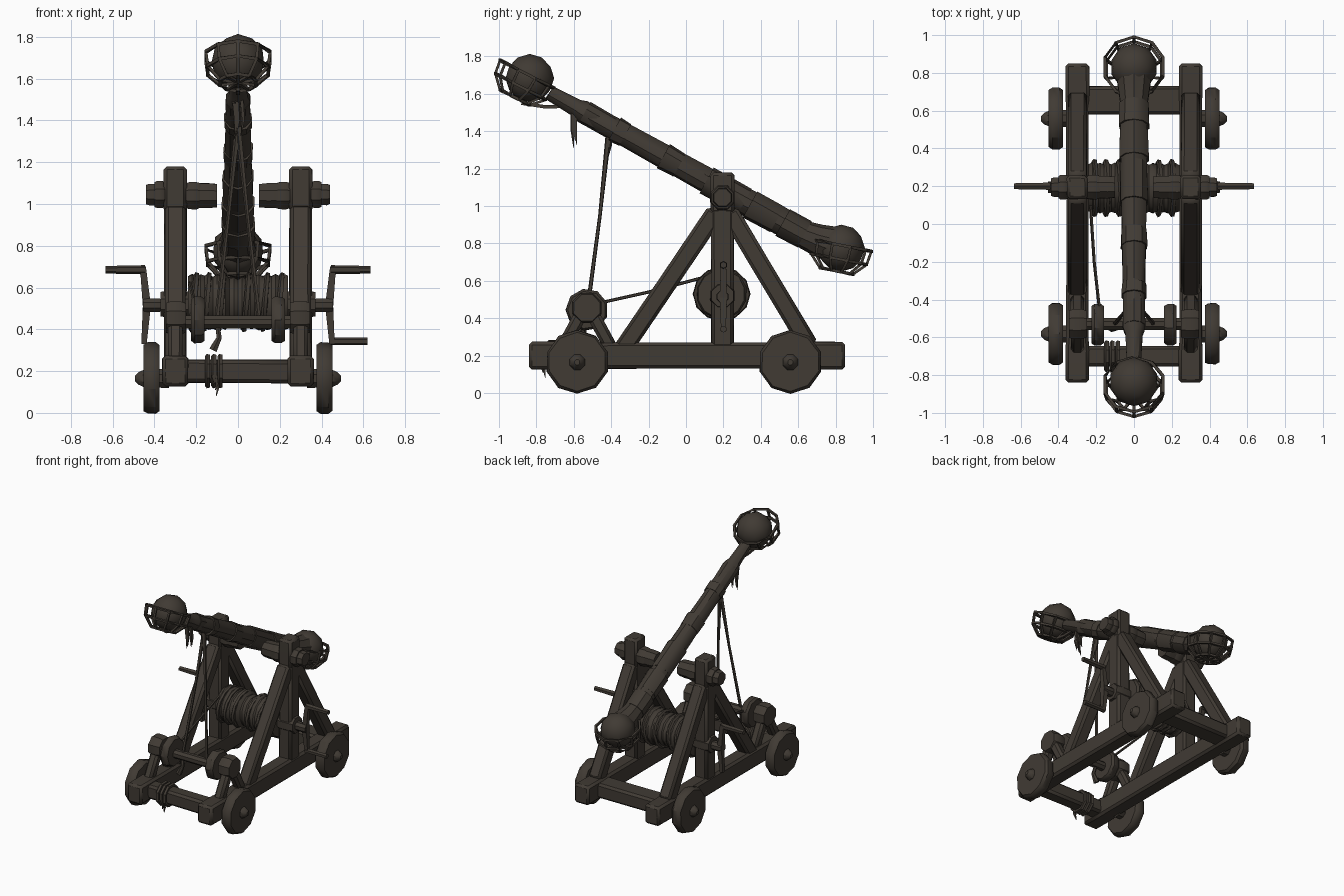
import bpy, bmesh, math, random
from mathutils import Vector

random.seed(4)
if "Cube" in bpy.data.objects:
    bpy.data.objects.remove(bpy.data.objects["Cube"], do_unlink=True)


def material(name, rgb):
    m = bpy.data.materials.new(name)
    m.use_nodes = True
    m.diffuse_color = (*rgb, 1)
    m.node_tree.nodes["Principled BSDF"].inputs["Base Color"].default_value = (*rgb, 1)
    return m


WOOD = material("dark weathered wood", (0.052, 0.043, 0.034))


def finish(name, bm, bevel=0.0, angle=35):
    bmesh.ops.recalc_face_normals(bm, faces=bm.faces)
    mesh = bpy.data.meshes.new(name)
    bm.to_mesh(mesh)
    bm.free()
    mesh.materials.append(WOOD)
    ob = bpy.data.objects.new(name, mesh)
    bpy.context.collection.objects.link(ob)
    if bevel:
        mod = ob.modifiers.new("worn edges", "BEVEL")
        mod.width, mod.segments = bevel, 1
    bpy.ops.object.select_all(action="DESELECT")
    ob.select_set(True)
    bpy.context.view_layer.objects.active = ob
    bpy.ops.object.shade_smooth_by_angle(angle=math.radians(angle))
    return ob


def sweep(name, points, radii, sides=8, closed=False, rough=0.0, bevel=0.0, flat=1.0):
    """Skin rings of the given radii along a path; flat squashes the second axis."""
    pts = [Vector(p) for p in points]
    n = len(pts)
    if not isinstance(radii, (list, tuple)):
        radii = [radii] * n
    bm = bmesh.new()
    rings = []
    for i, p in enumerate(pts):
        a = pts[i - 1] if i or closed else p
        b = pts[(i + 1) % n] if i < n - 1 or closed else p
        d = (b - a).normalized()
        whole = (pts[-1] - pts[0]).normalized() if not closed else d
        ref = Vector((0, 1, 0)) if abs(whole.x) > 0.8 else Vector((1, 0, 0))
        u = (ref - d * ref.dot(d)).normalized()
        v = d.cross(u)
        ring = []
        for k in range(sides):
            t = math.tau * (k + 0.5) / sides
            r = radii[i] * (1 + random.uniform(-rough, rough))
            ring.append(bm.verts.new(p + u * r * math.cos(t) + v * r * flat * math.sin(t)))
        rings.append(ring)
    for i in range(n if closed else n - 1):
        r0, r1 = rings[i], rings[(i + 1) % n]
        for k in range(sides):
            j = (k + 1) % sides
            bm.faces.new((r0[k], r0[j], r1[j], r1[k]))
    if not closed:
        bm.faces.new(rings[0])
        bm.faces.new(rings[-1])
    return finish(name, bm, bevel)


def beam(name, a, b, width, flat=1.0, swell=1.0):
    """Squared timber, thicker at both ends when swell is above one."""
    a, b = Vector(a), Vector(b)
    r = width / math.sqrt(2)
    steps = (0, 0.1, 0.14, 0.5, 0.86, 0.9, 1) if swell > 1 else (0, 0.5, 1)
    radii = [r * (swell if min(t, 1 - t) < 0.12 else 1) for t in steps]
    return sweep(name, [a.lerp(b, t) for t in steps], radii, 4, False, 0.02, 0.016, flat)


def disc(name, x0, x1, y, z, radius, sides=10, rim=0.9):
    """Lathe-like disc around an x axis with a softened rim."""
    q = (x1 - x0) * 0.25
    pts = [(x, y, z) for x in (x0, x0 + q, x1 - q, x1)]
    return sweep(name, pts, [radius * rim, radius, radius, radius * rim], sides, rough=0.015)


def shreds(name, centre, spread, length, count):
    for i in range(count):
        x, y, z = (c + random.uniform(-spread, spread) for c in centre)
        drop = length * random.uniform(0.4, 1)
        sweep(f"{name}_{i}", [(x, y, z), (x + 0.008, y, z - drop * 0.6), (x, y + 0.006, z - drop)],
              [0.012, 0.009, 0.002], 4)


POST_Y = 0.195
for side, s in (("right", -1), ("left", 1)):
    X = 0.3 * s
    # Frame: rail, post, braces
    beam(f"{side}_rail", (X, -0.84, 0.2), (X, 0.85, 0.2), 0.118, 1.18, 1.06)
    beam(f"{side}_post", (X, POST_Y, 0.2), (X, POST_Y, 1.0), 0.108, 1.12)
    beam(f"{side}_post_head", (X, POST_Y, 0.96), (X, POST_Y, 1.18), 0.112, 1.14)
    beam(f"{side}_front_brace", (X, 0.16, 0.97), (X, -0.34, 0.23), 0.1)
    beam(f"{side}_back_brace", (X, 0.23, 0.97), (X, 0.66, 0.25), 0.1)
    # Arm pivot
    disc(f"{side}_pivot_stub", 0.1 * s, 0.25 * s, POST_Y, 1.04, 0.064, 8, 0.93)
    disc(f"{side}_pivot_collar", 0.18 * s, 0.25 * s, POST_Y, 1.04, 0.07, 8)
    disc(f"{side}_pivot_cap", 0.35 * s, 0.4 * s, POST_Y, 1.045, 0.07, 8)
    disc(f"{side}_pivot_end", 0.38 * s, 0.44 * s, POST_Y, 1.045, 0.055, 8)
    # Wheels
    for end, y in (("front", -0.582), ("back", 0.558)):
        disc(f"{side}_{end}_wheel", 0.375 * s, 0.452 * s, y, 0.167, 0.17, 10, 0.93)
        sweep(f"{side}_{end}_hub", [(x * s, y, 0.165) for x in (0.33, 0.45, 0.475, 0.492)],
              [0.05, 0.045, 0.033, 0.015], 8)
    # Roller bracket
    for foot, y in (("front", -0.66), ("back", -0.4)):
        beam(f"{side}_bracket_{foot}_leg", (X, -0.53, 0.48), (X, y, 0.24), 0.07, 1.0)
    disc(f"{side}_bracket_boss", 0.25 * s, 0.345 * s, -0.53, 0.455, 0.085, 8)
    disc(f"{side}_roller_flange", 0.16 * s, 0.225 * s, -0.53, 0.445, 0.113, 9)
    # Winch bearing and double crank
    disc(f"{side}_winch_bearing", 0.23 * s, 0.37 * s, POST_Y, 0.52, 0.07, 8)
    disc(f"{side}_winch_hub", 0.36 * s, 0.455 * s, POST_Y, 0.515, 0.035, 8)
    sweep(f"{side}_crank_upper_arm", [(0.435 * s, 0.2, 0.5), (0.455 * s, 0.2, 0.7)], [0.028, 0.02], 4)
    sweep(f"{side}_crank_lower_arm", [(0.435 * s, 0.2, 0.53), (0.45 * s, 0.2, 0.33)], [0.028, 0.018], 4)
    sweep(f"{side}_crank_handle", [(0.445 * s, 0.2, 0.685), (0.635 * s, 0.2, 0.685)], [0.022, 0.018], 6)
sweep("left_crank_lower_handle", [(0.44, 0.2, 0.342), (0.62, 0.2, 0.342)], 0.018, 6)

# Cross beams and roller
beam("front_cross_beam", (-0.28, -0.7, 0.2), (0.28, -0.7, 0.195), 0.108)
beam("back_cross_beam", (-0.28, 0.655, 0.2), (0.28, 0.655, 0.2), 0.15, 0.75)
sweep("roller", [(-0.3, -0.53, 0.435), (0.3, -0.53, 0.435)], 0.034, 8)

# Winch drum with rope windings
xs = [-0.24 + 0.48 * i / 24 for i in range(25)]
sweep("winch_drum", [(x, 0.19, 0.53) for x in xs],
      [0.128 + 0.009 * (i % 2) - 0.015 * (abs(x) < 0.05) for i, x in enumerate(xs)], 12, rough=0.03)
for i, x in enumerate((-0.21, -0.15, -0.08, 0.04, 0.13, 0.2)):
    hoop = [(x + 0.012 * math.sin(t), 0.19 + 0.14 * math.cos(t), 0.53 + 0.13 * math.sin(t))
            for t in (math.tau * k / 12 for k in range(12))]
    sweep(f"rope_winding_{i}", hoop, 0.014, 5, closed=True, rough=0.15)

# Throwing arm, built from overlapping wrapped lengths
head, tail = Vector((0, -0.73, 1.605)), Vector((0, 0.72, 0.8))
sweep("throwing_arm", [head.lerp(tail, t) for t in (0, 0.1, 0.12, 0.3, 0.6, 0.85, 1)],
      [0.04, 0.048, 0.06, 0.063, 0.07, 0.075, 0.06], 10, rough=0.03)
for i, (t, length, r) in enumerate(((0.13, 0.1, 0.062), (0.24, 0.04, 0.071), (0.42, 0.06, 0.073),
                                    (0.58, 0.14, 0.077), (0.74, 0.1, 0.081), (0.86, 0.08, 0.083))):
    sweep(f"arm_wrap_{i}", [head.lerp(tail, t), head.lerp(tail, t + length)], [r, r * 0.95], 10, rough=0.04)


def basket(name, ball_centre, radius, rim_centre, tilt, out):
    """Stone held in a ribbed open basket; out is the y direction of its tip."""
    bm = bmesh.new()
    bmesh.ops.create_icosphere(bm, subdivisions=2, radius=radius)
    for v in bm.verts:
        v.co = v.co * random.uniform(0.985, 1.015) + Vector(ball_centre)
    finish(f"{name}_stone", bm, angle=40)
    along = Vector((0, out * math.cos(tilt), math.sin(tilt)))
    down = Vector((0, out * math.sin(tilt), -math.cos(tilt)))
    hoops = []
    for r, depth in ((0.162, 0), (0.152, 0.075), (0.09, 0.14)):
        hoops.append([Vector(rim_centre) + down * depth + along * r * math.cos(t)
                      + Vector((r * math.sin(t), 0, 0)) for t in (math.tau * k / 10 for k in range(10))])
    for i, hoop in enumerate(hoops):
        sweep(f"{name}_hoop_{i}", hoop, 0.011, 4, closed=True)
    for k in range(10):
        sweep(f"{name}_rib_{k}", [h[k] for h in hoops], 0.01, 4)
    for k in range(5):
        sweep(f"{name}_floor_slat_{k}", [hoops[2][k], hoops[2][k + 5]], 0.01, 4)


basket("upper_basket", (0, -0.835, 1.683), 0.13, (0, -0.85, 1.705), 0.48, -1)
basket("lower_basket", (0, 0.83, 0.775), 0.126, (0, 0.832, 0.79), -0.2, 1)
sweep("lower_neck", [(0, 0.6, 0.86), (0, 0.7, 0.82), (0, 0.8, 0.79)], [0.07, 0.085, 0.1], 10)
sweep("upper_neck_strap", [(0, -0.88, 1.55), (0, -0.75, 1.53), (0, -0.6, 1.535)], 0.013, 4)

# Ropes from arm to roller and on to the drum
for side, s in (("right", -1), ("left", 1)):
    sweep(f"{side}_haul_rope", [(0, -0.415, 1.38), (0.045 * s, -0.46, 0.95), (0.1 * s, -0.525, 0.46)],
          [0.016, 0.01, 0.012], 5)
sweep("haul_knot", [(0, -0.41, 1.42), (0, -0.415, 1.33), (0, -0.425, 1.26)], [0.012, 0.02, 0.01], 6)
sweep("winch_rope", [(-0.18, -0.47, 0.48), (-0.21, -0.2, 0.54), (-0.23, 0.1, 0.62)], 0.009, 5)

# Rope lashings and ragged ends
for i, x in enumerate((-0.145, -0.115, -0.085)):
    ring = [(x, -0.7 + 0.078 * math.cos(t), 0.2 + 0.076 * math.sin(t))
            for t in (math.tau * (k + 0.5) / 8 for k in range(8))]
    sweep(f"beam_lashing_{i}", ring, 0.014, 5, closed=True)
shreds("beam_shred", (-0.12, -0.76, 0.17), 0.02, 0.1, 3)
shreds("arm_shred", (0, -0.605, 1.5), 0.022, 0.18, 6)
sweep("hanging_rope_end", [(-0.1, -0.53, 0.43), (-0.09, -0.55, 0.36), (-0.12, -0.55, 0.3)],
      [0.012, 0.014, 0.022], 6)
